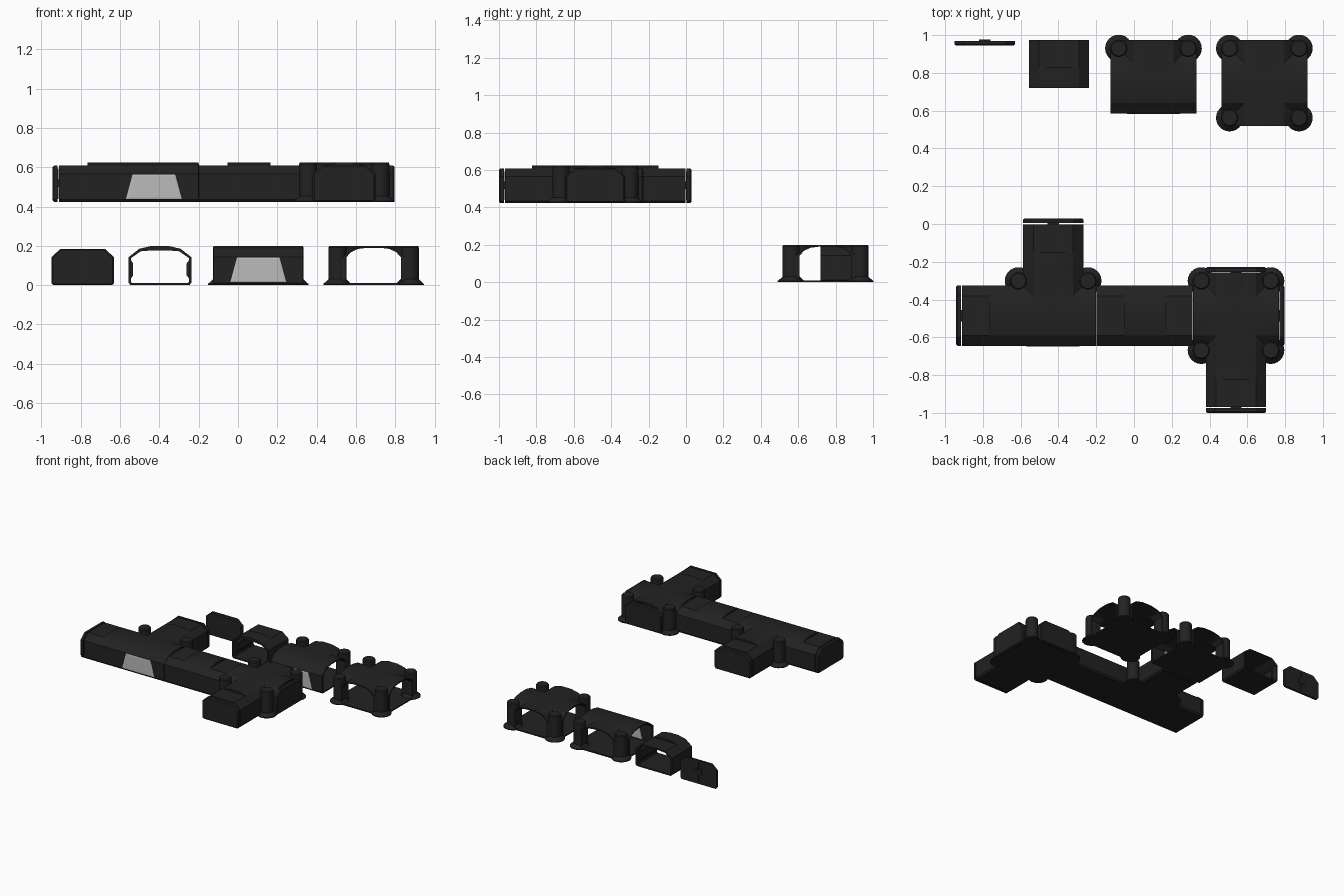
import bpy, bmesh, math

if "Cube" in bpy.data.objects:
    bpy.data.objects.remove(bpy.data.objects["Cube"])

LIFT = 0.423      # height of the assembled layout
HALF = 0.2275     # half width of a junction
COL = 0.184       # column offset from junction centre


def material(name, v):
    m = bpy.data.materials.new(name)
    m.diffuse_color = (v, v, v, 1)
    m.use_nodes = True
    m.node_tree.nodes["Principled BSDF"].inputs["Base Color"].default_value = m.diffuse_color
    return m


dark, pale = material("dark_hull", 0.016), material("pale_glass", 0.5)


def mirror(half):
    """Closed outline from its right half, listed bottom to top."""
    return half + [(-x, z) for x, z in reversed(half)]


ARCH = mirror([(.15, 0), (.16, .012), (.16, .142), (.105, .185), (.04, .2)])
FLAT = mirror([(.15, 0), (.16, .012), (.16, .142), (.105, .185), (.04, .185)])
INNER = mirror([(.142, .01), (.148, .018), (.148, .137), (.098, .172), (.038, .177)])
HUB_IN = mirror([(.132, .01), (.14, .016), (.14, .14), (.115, .168), (.08, .184), (.035, .19)])
DOOR = mirror([(.15, 0), (.16, .012), (.16, .142), (.112, .185)])
DOOR_IN = mirror([(.143, .007), (.152, .017), (.152, .139), (.108, .178)])


def loft(name, sections, closed=False, mat=dark):
    """Skin a list of (y, outline) sections along y."""
    bm = bmesh.new()
    rings = [[bm.verts.new((x, y, z)) for x, z in outline] for y, outline in sections]
    n = len(rings[0])
    for a, b in list(zip(rings, rings[1:])) + ([(rings[-1], rings[0])] if closed else []):
        for i in range(n):
            j = (i + 1) % n
            bm.faces.new((a[i], a[j], b[j], b[i]))
    if not closed:
        bm.faces.new(rings[0])
        bm.faces.new(rings[-1])
    return finish(name, bm, mat)


def lathe(name, profile, x, y, sides=24):
    """Turned column from a list of (radius, z)."""
    bm = bmesh.new()
    rings = [[bm.verts.new((x + r * math.cos(math.tau * i / sides),
                            y + r * math.sin(math.tau * i / sides), z))
              for i in range(sides)] for r, z in profile]
    for a, b in zip(rings, rings[1:]):
        for i in range(sides):
            j = (i + 1) % sides
            bm.faces.new((a[i], a[j], b[j], b[i]))
    bm.faces.new(rings[0])
    bm.faces.new(rings[-1])
    return finish(name, bm, dark)


def finish(name, bm, mat):
    bmesh.ops.recalc_face_normals(bm, faces=bm.faces)
    me = bpy.data.meshes.new(name)
    bm.to_mesh(me)
    bm.free()
    me.materials.append(mat)
    ob = bpy.data.objects.new(name, me)
    bpy.context.collection.objects.link(ob)
    return ob


def select(obs):
    bpy.ops.object.select_all(action='DESELECT')
    for o in obs:
        o.select_set(True)
    bpy.context.view_layer.objects.active = obs[0]


def boolean(ob, other, op):
    mod = ob.modifiers.new("cut", 'BOOLEAN')
    mod.object, mod.operation, mod.solver = other, op, 'EXACT'
    select([ob])
    bpy.ops.object.modifier_apply(modifier=mod.name)
    bpy.data.objects.remove(other)


def turn(ob):
    """Swap a part from the y axis to the x axis."""
    for v in ob.data.vertices:
        v.co.x, v.co.y = v.co.y, -v.co.x
    return ob


def join(obs):
    select(obs)
    bpy.ops.object.join()
    bpy.ops.object.shade_smooth_by_angle(angle=math.radians(22))
    return obs[0]


def junction(name, start, corners):
    """Vaulted crossing of two corridors with corner columns."""
    hub = turn(loft(name, [(-HALF, ARCH), (HALF, ARCH)]))
    boolean(hub, loft("branch", [(start, ARCH), (HALF, ARCH)]), 'UNION')
    boolean(hub, turn(loft("bore", [(-.3, HUB_IN), (.3, HUB_IN)])), 'DIFFERENCE')
    stop = -.3 if start < -.2 else 0
    boolean(hub, loft("bore", [(stop, HUB_IN), (.3, HUB_IN)]), 'DIFFERENCE')
    prof = [(.072, 0), (.072, .006), (.058, .018), (.046, .03), (.046, .192), (.04, .2)]
    return join([hub] + [lathe("column", prof, sx * COL, sy * COL) for sx, sy in corners])


def box(x0, x1, y0, y1, z0, z1):
    return loft("detail", [(y0, [(x0, z0), (x1, z0), (x1, z1), (x0, z1)]),
                           (y1, [(x0, z0), (x1, z0), (x1, z1), (x0, z1)])])


# corridor: hollow tube, raised roof at one end, wall pads inside
corridor = loft("corridor", [(0, ARCH), (.11, ARCH), (.11, FLAT), (.255, FLAT),
                             (.255, INNER), (0, INNER)], closed=True)
pads = []
for s in (-1, 1):
    wall = [(s * .15, .03), (s * .136, .05), (s * .136, .11), (s * .15, .13)]
    pads.append(loft("wall_pad", [(.04, wall), (.215, wall)]))
corridor = join([corridor] + pads)

# end cap: bevelled outside face, central lock and seam inside
cap = join([loft("end_cap", [(0, DOOR_IN), (.008, DOOR), (.026, DOOR)]),
            box(-.03, .03, .02, .032, .075, .115),
            box(-.003, .003, .02, .029, .015, .17)])

# junctions
tee = junction("tee_junction", 0, [(-1, 1), (1, 1)])
cross = junction("cross_junction", -HALF, [(-1, -1), (1, -1), (-1, 1), (1, 1)])

# tee window: frame and pale pane through the front wall
pane_out = mirror([(.142, .015), (.108, .141)])
pane_in = mirror([(.128, .022), (.102, .134)])
window = loft("window", [(-.164, pane_in), (-.162, pane_out), (-.138, pane_out)], mat=pale)


def place(ob, name, x, y, z=LIFT, deg=0):
    o = bpy.data.objects.new(name, ob.data)
    o.location = (x, y, z)
    o.rotation_euler.z = math.radians(deg)
    bpy.context.collection.objects.link(o)


# assembled layout
TX, CX, CY = -.428, .54, -.485
for i, (x, y, a) in enumerate([(TX - HALF, CY, 90), (.056, CY, 90), (.056, CY, -90),
                               (TX, CY + HALF, 0), (CX, CY - HALF, 180)]):
    place(corridor, f"layout_corridor_{i}", x, y, deg=a)
for i, (x, y, a) in enumerate([(-.943, CY, -90), (TX, .03, 180), (CX, -1, 0),
                               (.797, CY, 90), (CX, -.227, 180)]):
    place(cap, f"layout_end_cap_{i}", x, y, deg=a)
place(tee, "layout_tee", TX, CY)
place(window, "layout_window", TX, CY)
place(cross, "layout_cross", CX, CY)

# loose parts in a row
cap.location = (-.79, .944, 0)
corridor.location = (-.397, .72, 0)
tee.location = (.103, .746, 0)
window.location = (.103, .746, 0)
cross.location = (.69, .746, 0)
